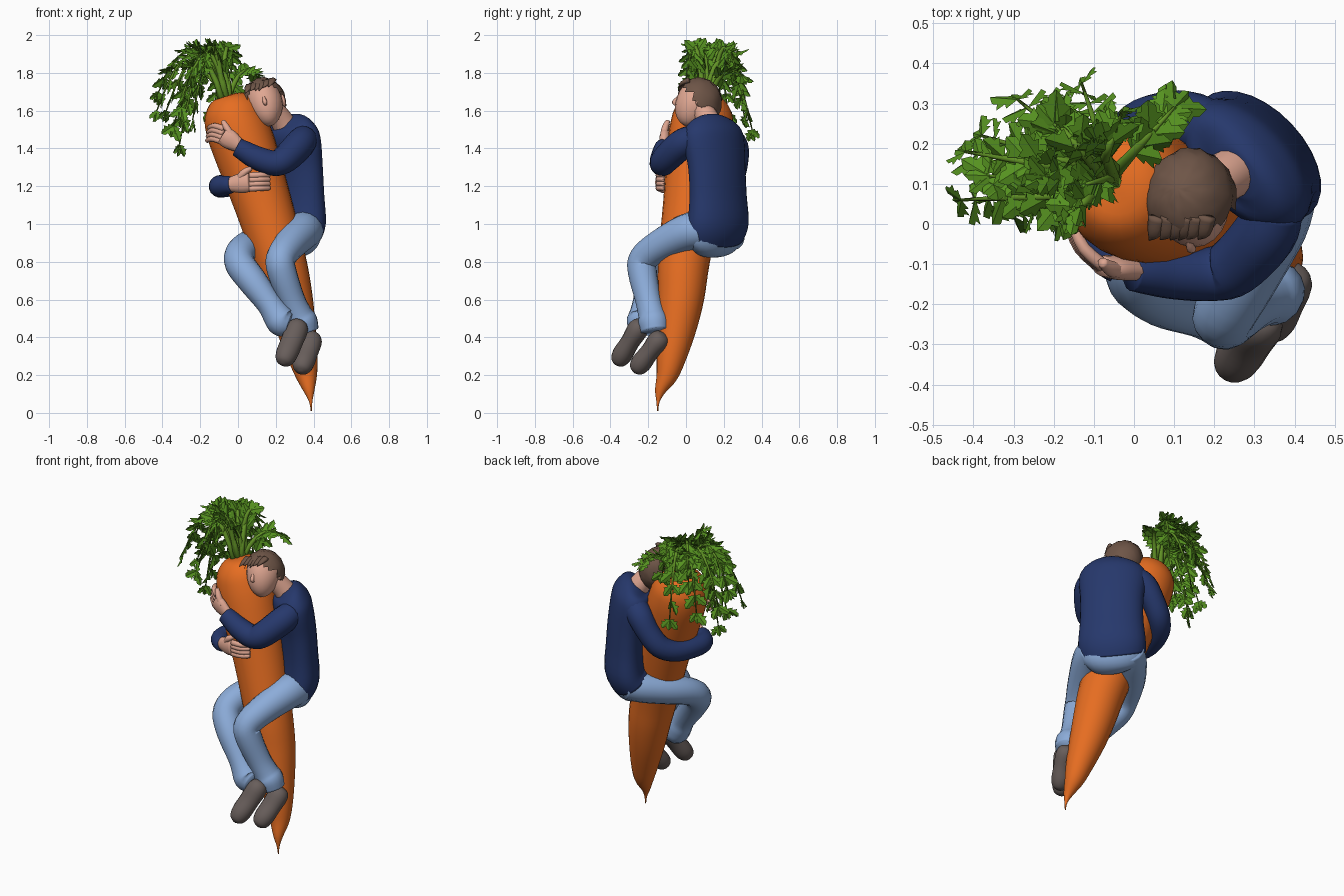
import bpy, bmesh, math, random
from mathutils import Vector as V, Matrix

if "Cube" in bpy.data.objects:
    bpy.data.objects.remove(bpy.data.objects["Cube"])

random.seed(4)


def mat(name, rgb):
    m = bpy.data.materials.new(name)
    lin = [((c / 255 + 0.055) / 1.055) ** 2.4 for c in rgb]
    m.diffuse_color = (*lin, 1)
    m.use_nodes = True
    m.node_tree.nodes["Principled BSDF"].inputs["Base Color"].default_value = m.diffuse_color
    return m


ORANGE = mat("carrot orange", (230, 109, 33))
LEAF = mat("leaf green", (86, 146, 32))
STALK = mat("stalk green", (98, 147, 38))
NAVY = mat("navy shirt", (38, 56, 108))
DENIM = mat("light denim", (140, 172, 217))
SKIN = mat("skin", (224, 167, 146))
HAIR = mat("brown hair", (110, 85, 71))
SHOE = mat("shoe grey", (104, 94, 91))


def finish(name, bm, material, smooth=True, recalc=True):
    if recalc:
        bmesh.ops.recalc_face_normals(bm, faces=bm.faces)
    me = bpy.data.meshes.new(name)
    bm.to_mesh(me)
    bm.free()
    me.materials.append(material)
    ob = bpy.data.objects.new(name, me)
    bpy.context.collection.objects.link(ob)
    if smooth:
        for p in me.polygons:
            p.use_smooth = True
    return ob


def spline(rows, k):
    """Catmull-Rom through rows of any width."""
    out = []
    for i in range(len(rows) - 1):
        a, b, c, d = (rows[max(i - 1, 0)], rows[i], rows[i + 1], rows[min(i + 2, len(rows) - 1)])
        for s in range(k):
            t = s / k
            out.append([0.5 * (2 * q + (r - p) * t + (2 * p - 5 * q + 4 * r - w) * t * t
                               + (3 * q - p - 3 * r + w) * t ** 3) for p, q, r, w in zip(a, b, c, d)])
    return out + [list(rows[-1])]


def loft(bm, rows, ref=(1, 0, 0), n=16, k=4):
    """Tube through rows (x, y, z, radius along ref[, other radius])."""
    rows = spline([tuple(r) if len(r) == 5 else (*r, r[3]) for r in rows], k)
    pts = [V(r[:3]) for r in rows]
    u, prev = V(ref), None
    for i, r in enumerate(rows):
        t = (pts[min(i + 1, len(pts) - 1)] - pts[max(i - 1, 0)]).normalized()
        u = (u - t * u.dot(t)).normalized()
        v = t.cross(u)
        ring = []
        for j in range(n):
            a = 2 * math.pi * j / n
            ring.append(bm.verts.new(pts[i] + u * math.cos(a) * max(r[3], .001)
                                     + v * math.sin(a) * max(r[4], .001)))
        if prev:
            for j in range(n):
                bm.faces.new((prev[j], prev[(j + 1) % n], ring[(j + 1) % n], ring[j]))
        else:
            bm.faces.new(ring)
        prev = ring
    bm.faces.new(prev)


def part(name, rows, material, **kw):
    bm = bmesh.new()
    loft(bm, rows, **kw)
    return finish(name, bm, material)


# Carrot root
part("carrot_root", [(.388, -.15, .01, .003), (.385, -.148, .06, .009), (.376, -.135, .12, .03),
                     (.362, -.1, .2, .058), (.342, -.077, .3, .08), (.305, -.048, .46, .106),
                     (.27, -.026, .62, .124), (.225, -.012, .8, .137),
                     (.135, .03, 1.1, .152), (.035, .068, 1.4, .168), (-.01, .085, 1.53, .166),
                     (-.026, .092, 1.61, .147), (-.036, .097, 1.67, .095), (-.04, .098, 1.685, .01)],
     ORANGE, n=24)

# Carrot tops: arching stalks carrying lobed, folded leaflets
stalks, leaves = bmesh.new(), bmesh.new()


def leaf(p, d, n, size):
    s = d.cross(n).normalized()
    for side in (-1, 1):
        vs = [leaves.verts.new(p + d * t * size + (s * side - n * .4) * w * size) for t, w in
              ((0, 0), (.25, .3), (.36, .17), (.56, .38), (.64, .2), (.82, .2), (1, 0))]
        f = leaves.faces.new(vs)
        f.normal_update()
        if f.normal.z < 0:
            f.normal_flip()


tips = [(-.43, .06, 1.6), (-.31, .12, 1.42), (-.42, .18, 1.7), (-.29, .31, 1.57), (-.13, .35, 1.5),
        (-.03, .28, 1.74), (.1, .29, 1.79), (-.2, .0, 1.76), (-.3, .02, 1.62), (-.22, .12, 1.93),
        (-.09, .2, 1.92), (-.12, .1, 1.9), (-.36, .12, 1.83), (-.2, .25, 1.9), (-.22, .29, 1.74),
        (-.24, .08, 1.55), (-.38, .22, 1.6), (-.34, .08, 1.52)]
base = V((-.06, .1, 1.63))
for tip in tips:
    tip = V(tip)
    a = base + V((random.uniform(-.03, .03), random.uniform(-.03, .03), 0))
    c = a.lerp(tip, .42)
    c.z = 2.18 if tip.z < 1.78 else 1.88
    at = lambda t: a * (1 - t) ** 2 + c * 2 * t * (1 - t) + tip * t * t
    loft(stalks, [(*at(i / 8), .018 - .0018 * i) for i in range(9)], n=6, k=1, ref=(.3, 1, .1))
    for i in range(8):
        t = .4 + .6 * i / 7
        p, d = at(t), (at(t) - at(t - .03)).normalized()
        s = d.cross(V((random.uniform(-.3, .3), random.uniform(-.3, .3), 1))).normalized()
        up = s.cross(d)
        for side in (-1, 1):
            leaf(p, (d * .8 + s * side * random.uniform(.4, .8)
                     + up * random.uniform(-.4, .3)).normalized(), up, random.uniform(.065, .1))
    leaf(tip, d, up, .065)
for v in leaves.verts:
    v.co = V((max(-.47, v.co.x), min(.39, v.co.y), min(2, v.co.z)))
finish("carrot_stalks", stalks, STALK)
finish("carrot_leaves", leaves, LEAF, smooth=False, recalc=False)

# Shirt body, turned to face front left, with tilted hem and rounded shoulders
BACK = (.73, .68, 0)
part("shirt_body", [(.282, .148, .945, .12, .19), (.308, .17, 1.01, .116, .195), (.31, .17, 1.15, .106, .183),
                    (.302, .163, 1.3, .106, .183), (.285, .15, 1.42, .112, .195), (.274, .142, 1.485, .108, .188),
                    (.264, .135, 1.53, .084, .15), (.252, .128, 1.552, .05, .07)], NAVY, n=28, ref=BACK)
# Sleeves: left arm in front of the carrot, right arm wrapped round behind
part("left_sleeve", [(.35, .04, 1.455, .072), (.325, -.025, 1.42, .08), (.25, -.105, 1.345, .075),
                     (.19, -.125, 1.322, .068), (.10, -.125, 1.35, .063), (.03, -.12, 1.388, .055),
                     (-.005, -.118, 1.407, .049)], NAVY, ref=(0, 0, 1))
part("right_sleeve", [(.2, .225, 1.45, .072), (.14, .255, 1.41, .075), (.08, .262, 1.33, .068),
                      (.015, .24, 1.25, .066), (-.045, .17, 1.21, .062), (-.085, .06, 1.2, .06),
                      (-.095, -.03, 1.2, .058), (-.06, -.085, 1.205, .05), (-.035, -.105, 1.208, .045)],
     NAVY, ref=(0, 0, 1))


# Hands: flat palm, four fingers and a thumb
def hand(name, wrist, knuckle, mid, tip, side, normal, thumb):
    bm = bmesh.new()
    w, q, m, e, s = V(wrist), V(knuckle), V(mid), V(tip), V(side).normalized()
    loft(bm, [(*w, .026, .036), (*w.lerp(q, .6), .03, .053), (*q, .025, .05)], ref=normal, n=12)
    for i in range(4):
        o = s * (i - 1.5) * .023
        loft(bm, [(*(q + o), .017), (*(m + o), .0155), (*(e + o), .012), (*(e + o), .003)],
             ref=normal, n=8, k=3)
    loft(bm, [(*p, r) for p, r in zip(thumb, (.02, .019, .012))], ref=normal, n=8)
    finish(name, bm, SKIN)


hand("left_hand", (.01, -.115, 1.412), (-.08, -.105, 1.47), (-.13, -.06, 1.485), (-.158, .0, 1.475),
     (.15, 0, 1), (-.4, -1, 0), ((-.03, -.12, 1.46), (-.06, -.11, 1.51), (-.08, -.095, 1.545)))
hand("right_hand", (-.05, -.1, 1.208), (.06, -.14, 1.222), (.12, -.145, 1.225), (.165, -.12, 1.225),
     (0, 0, 1), (0, -1, 0), ((0, -.12, 1.235), (.035, -.14, 1.275), (.07, -.135, 1.295)))

# Jeans: seat and two legs
part("jeans_seat", [(.245, .12, .85, .03, .06), (.258, .13, .868, .07, .13), (.28, .15, .91, .1, .175),
                    (.3, .163, .98, .1, .18), (.3, .16, 1.05, .09, .165)], DENIM, n=24, ref=BACK)
part("jeans_left_leg", [(.355, .08, .97, .10), (.335, .0, .955, .098), (.27, -.14, .885, .085),
                        (.225, -.225, .815, .078), (.235, -.23, .74, .077), (.285, -.2, .6, .07),
                        (.32, -.18, .52, .074), (.34, -.172, .48, .082), (.355, -.165, .43, .074)],
     DENIM, ref=(0, 0, 1))
part("jeans_right_leg", [(.24, .24, .95, .088), (.17, .18, .925, .088), (.075, .06, .89, .084),
                         (.015, -.06, .85, .08), (.01, -.13, .79, .08), (.075, -.18, .7, .078),
                         (.165, -.215, .58, .068), (.205, -.225, .52, .076), (.235, -.235, .48, .08),
                         (.27, -.24, .465, .062)], DENIM, ref=(0, 0, 1))

# Shoes
for name, heel, toe in (("left_shoe", V((.395, -.125, .41)), V((.33, -.275, .215))),
                        ("right_shoe", V((.325, -.235, .475)), V((.235, -.37, .255)))):
    part(name, [(*heel.lerp(toe, t), a, b) for t, a, b in
                ((-.05, .01, .01), (0, .042, .04), (.15, .06, .056), (.45, .06, .05),
                 (.75, .058, .054), (.93, .042, .04), (1, .01, .01))], SHOE, ref=(1, 0, 0))

# Neck and head; local -y is the face
part("neck", [(.265, .14, 1.49, .068), (.23, .118, 1.55, .062), (.18, .08, 1.62, .055)], SKIN)
up = V((-.26, .2, 1)).normalized()
back = V((-.04, 1, .1))
back = (back - up * back.dot(up)).normalized()
right = back.cross(up)
HEAD = Matrix.Translation((.143, .058, 1.638)) @ Matrix((right, back, up)).transposed().to_4x4()


def blob(bm, centre, size, seg=20):
    m = Matrix.Translation(centre) @ Matrix.Diagonal((*size, 1))
    return bmesh.ops.create_uvsphere(bm, u_segments=seg, v_segments=seg * 2 // 3, radius=1, matrix=m)["verts"]


bm = bmesh.new()
for v in blob(bm, (0, 0, 0), (.096, .112, .13)):
    if v.co.z < 0:  # narrow jaw pushed toward the face
        f = -v.co.z / .13
        v.co.x *= 1 - .15 * f
        v.co.y = v.co.y * (1 - .15 * f) - .03 * f
loft(bm, [(0, -.1, .02, .007), (0, -.119, -.015, .012), (0, -.109, -.028, .007)], n=8)
for sx in (-1, 1):
    blob(bm, (sx * .097, .015, -.005), (.013, .024, .034), 10)
bm.transform(HEAD)
finish("head", bm, SKIN)

# Hair cap with ruffled surface, cut away around the face
bm = bmesh.new()
blob(bm, (0, .004, .006), (.112, .124, .132), 28)
cut = [f for f in bm.faces if (lambda c: c.z / .13 + .85 * c.y / .12)(f.calc_center_median()) < -.12
       or f.calc_center_median().z < -.07]
bmesh.ops.delete(bm, geom=cut, context="FACES")
for v in bm.verts:
    v.co *= random.uniform(.985, 1.04)
# Swept fringe tufts
for i in range(6):
    x = -.06 + .025 * i + random.uniform(-.006, .006)
    loft(bm, [(x, -.06, .1, .024, .016), (x - .012, -.096, .08, .018, .01),
              (x - .03, -.11, random.uniform(.045, .065), .002, .002)], n=6, k=3)
bm.transform(HEAD)
finish("hair", bm, HAIR)
